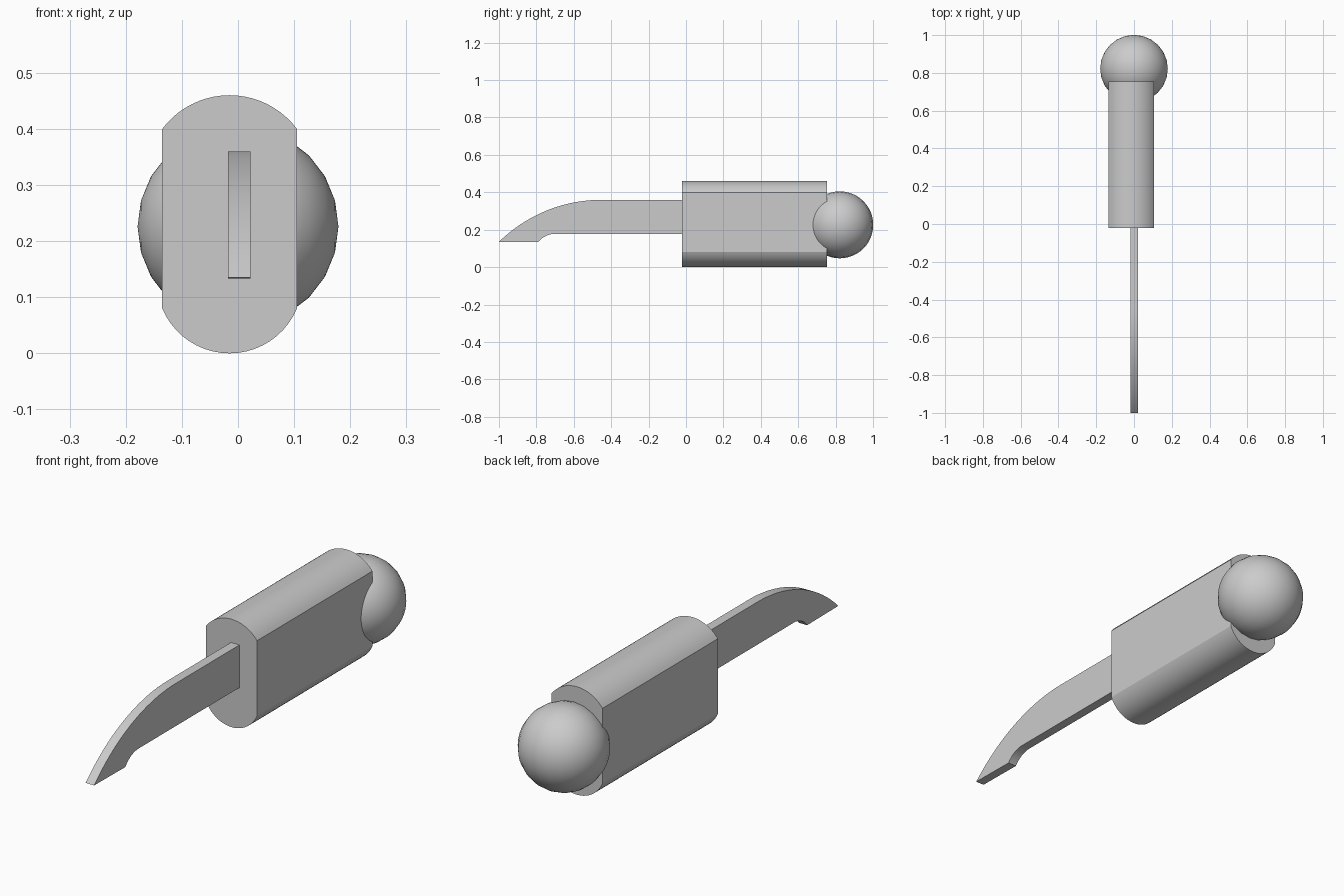
import bpy, bmesh, math
from mathutils import Matrix

cube = bpy.data.objects.get("Cube")
if cube:
    bpy.data.objects.remove(cube, do_unlink=True)

# One plain grey for every part
grey = bpy.data.materials.new("plain_grey")
grey.use_nodes = True
colour = (0.6, 0.6, 0.6, 1)
grey.diffuse_color = colour
grey.node_tree.nodes["Principled BSDF"].inputs["Base Color"].default_value = colour


def finish(name, bm, angle):
    bmesh.ops.recalc_face_normals(bm, faces=bm.faces)
    mesh = bpy.data.meshes.new(name)
    bm.to_mesh(mesh)
    bm.free()
    mesh.materials.append(grey)
    obj = bpy.data.objects.new(name, mesh)
    bpy.context.collection.objects.link(obj)
    bpy.ops.object.select_all(action='DESELECT')
    obj.select_set(True)
    bpy.context.view_layer.objects.active = obj
    bpy.ops.object.shade_smooth_by_angle(angle=math.radians(angle))
    return obj


def arc(centre, radius, start, end, steps):
    return [(centre[0] + radius * math.cos(a), centre[1] + radius * math.sin(a))
            for a in (start + (end - start) * i / steps for i in range(steps + 1))]


def prism(name, outline, offset):
    """Extrude a closed outline of 3D points along an offset."""
    bm = bmesh.new()
    face = bm.faces.new([bm.verts.new(p) for p in outline])
    made = bmesh.ops.extrude_face_region(bm, geom=[face], use_keep_orig=True)
    moved = [v for v in made["geom"] if isinstance(v, bmesh.types.BMVert)]
    bmesh.ops.translate(bm, vec=offset, verts=moved)
    return finish(name, bm, 25)


# Grip: flat sides with rounded top and bottom
mid, half = -0.015, 0.12
r_top, r_low = 0.15, 0.13
a_top, a_low = math.asin(half / r_top), math.asin(half / r_low)
up, down = math.pi / 2, -math.pi / 2
section = arc((mid, 0.46 - r_top), r_top, up - a_top, up + a_top, 20)
section += arc((mid, r_low), r_low, down - a_low, down + a_low, 20)
prism("grip", [(x, -0.022, z) for x, z in section], (0, 0.777, 0))

# Blade: curved back, short hooked tip
r_back, r_hook = 0.785, 0.1125
a_back, a_hook = math.asin(0.55 / r_back), math.asin(0.09 / r_hook)
profile = [(0.05, 0.178), (0.05, 0.36)]
profile += arc((-0.45, 0.36 - r_back), r_back, up, up + a_back, 18)
profile += arc((-0.7, 0.178 - r_hook), r_hook, up + a_hook, up, 8)
prism("blade", [(-0.018, y, z) for y, z in profile], (0.04, 0, 0))

# Ball pommel, poles to the sides
bm = bmesh.new()
place = Matrix.Translation((0, 0.822, 0.226)) @ Matrix.Rotation(math.pi / 2, 4, 'Y')
bmesh.ops.create_uvsphere(bm, u_segments=48, v_segments=12, radius=0.179, matrix=place)
finish("pommel_ball", bm, 40)
